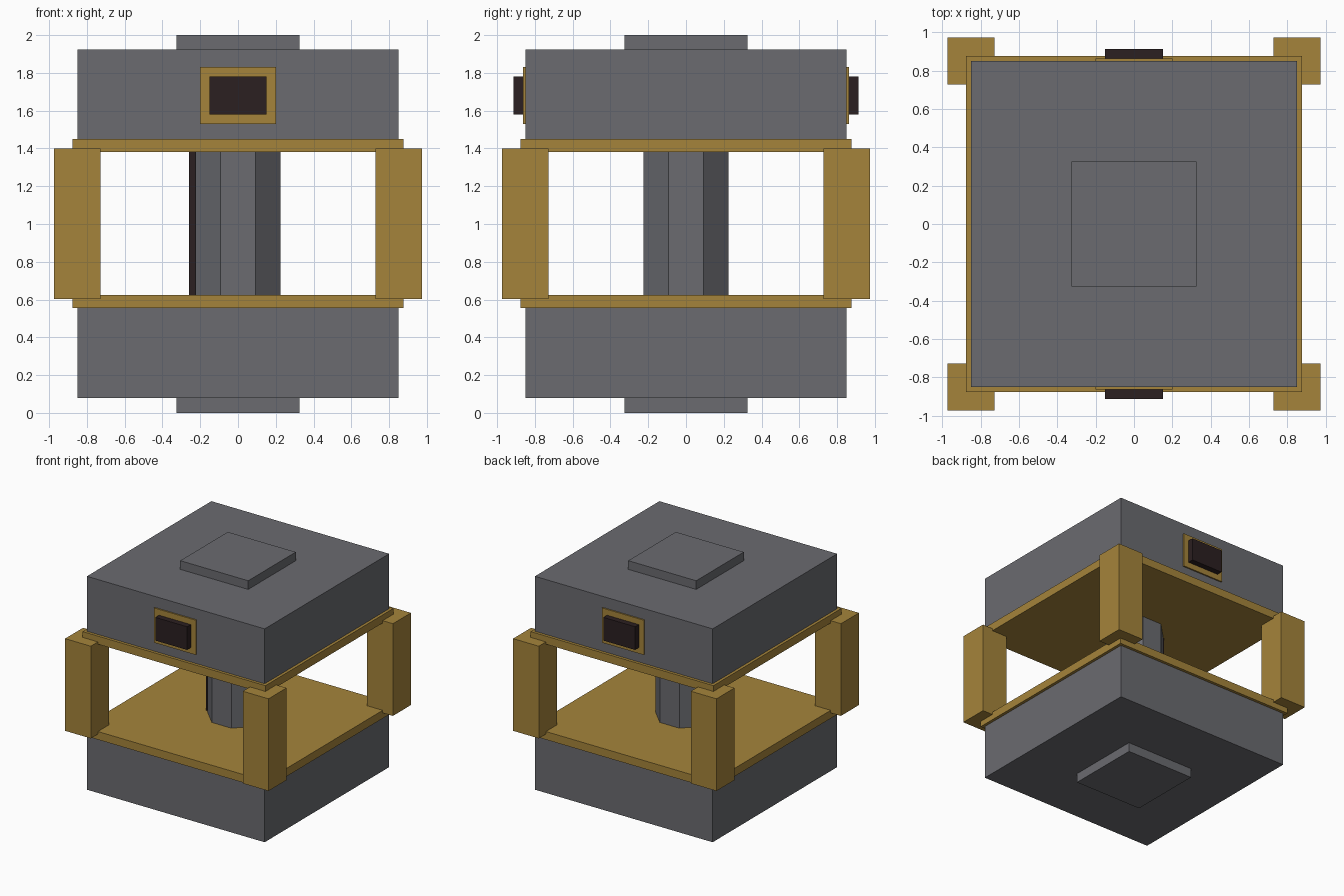
import bpy, math

if "Cube" in bpy.data.objects:
    bpy.data.objects.remove(bpy.data.objects["Cube"])


def material(name, rgb):
    m = bpy.data.materials.new(name)
    m.diffuse_color = (*rgb, 1)
    m.use_nodes = True
    m.node_tree.nodes["Principled BSDF"].inputs["Base Color"].default_value = m.diffuse_color
    return m


GREY = material("slate_grey", (0.145, 0.147, 0.162))
GOLD = material("old_gold", (0.376, 0.231, 0.043))
DARK = material("dark_brown", (0.024, 0.014, 0.015))


def box(name, lo, hi, mat):
    """Axis-aligned box between two corners."""
    bpy.ops.mesh.primitive_cube_add(size=1)
    ob = bpy.context.object
    ob.name = name
    for v in ob.data.vertices:
        v.co = [l + (h - l) * (c + 0.5) for l, h, c in zip(lo, hi, v.co)]
    ob.data.materials.append(mat)
    return ob


def slab(name, half, z0, z1, mat):
    """Square slab centred on the vertical axis."""
    return box(name, (-half, -half, z0), (half, half, z1), mat)


# Lower and upper housings with their caps and gold trim plates
slab("bottom_cap", 0.325, 0, 0.08, GREY)
slab("lower_block", 0.85, 0.08, 0.555, GREY)
slab("lower_trim", 0.875, 0.555, 0.625, GOLD)
slab("upper_trim", 0.875, 1.38, 1.45, GOLD)
slab("upper_block", 0.85, 1.45, 1.925, GREY)
slab("top_cap", 0.325, 1.925, 2.0, GREY)

# Octagonal central column, flat sides facing the axes
bpy.ops.mesh.primitive_cylinder_add(
    vertices=8, radius=0.225 / math.cos(math.pi / 8), depth=0.755,
    location=(0, 0, 1.0025), rotation=(0, 0, math.pi / 8))
column = bpy.context.object
column.name = "column"
column.data.materials.append(GREY)

# Dark strip on the left side of the column
box("column_strip", (-0.26, -0.067, 0.625), (-0.225, 0.067, 1.38), DARK)

# Corner posts
for sx in (-1, 1):
    for sy in (-1, 1):
        cx, cy, h = sx * 0.85, sy * 0.85, 0.123
        box("corner_post", (cx - h, cy - h, 0.603), (cx + h, cy + h, 1.4), GOLD)

# Front and back panels: thin gold frame plate with a dark raised block
for side, s in (("front", -1), ("back", 1)):
    y0, y1 = sorted((s * 0.85, s * 0.862))
    box(side + "_panel_frame", (-0.2, y0, 1.53), (0.2, y1, 1.83), GOLD)
    y0, y1 = sorted((s * 0.862, s * 0.912))
    box(side + "_panel", (-0.152, y0, 1.58), (0.152, y1, 1.78), DARK)
